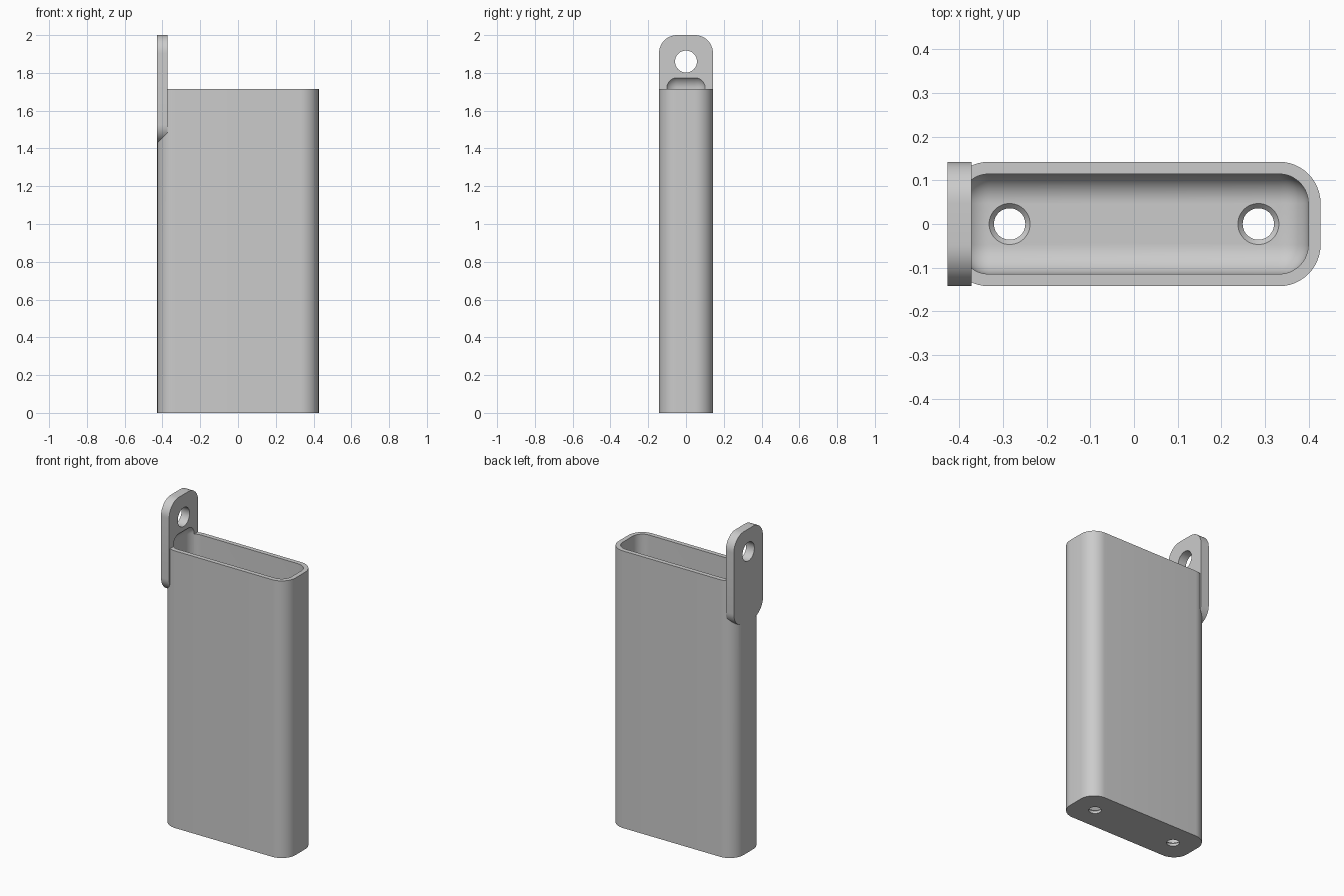
import bpy, bmesh, math
from mathutils import Matrix, Vector

cube = bpy.data.objects.get("Cube")
if cube:
    bpy.data.objects.remove(cube, do_unlink=True)

HALF_X, HALF_Y = 0.4275, 0.1425      # footprint of the case
BODY_TOP, TOP = 1.715, 2.0
WALL, CORNER = 0.028, 0.095
TAB_LOW, TAB_IN = 1.43, -0.372       # hanging tab: lower end, inner face
HOLE_X, HOLE_Z = 0.285, 1.86

grey = bpy.data.materials.new("light_grey")
grey.use_nodes = True
GREY = (0.6, 0.6, 0.6, 1)
grey.diffuse_color = GREY
grey.node_tree.nodes["Principled BSDF"].inputs["Base Color"].default_value = GREY


def to_object(name, bm):
    bmesh.ops.recalc_face_normals(bm, faces=bm.faces)
    mesh = bpy.data.meshes.new(name)
    bm.to_mesh(mesh)
    bm.free()
    mesh.materials.append(grey)
    obj = bpy.data.objects.new(name, mesh)
    bpy.context.collection.objects.link(obj)
    return obj


def rounded_box(name, low, high, radius, axis=None, segments=12):
    """Box with the edges along one axis rounded, or every edge when axis is None."""
    low, high = Vector(low), Vector(high)
    bm = bmesh.new()
    bmesh.ops.create_cube(bm, size=1)
    for v in bm.verts:
        v.co = (low + high) / 2 + v.co * (high - low)
    edges = [e for e in bm.edges if axis is None
             or abs((e.verts[0].co - e.verts[1].co)[axis]) > 1e-4]
    bmesh.ops.bevel(bm, geom=edges, offset=radius, segments=segments,
                    profile=0.5, affect='EDGES', clamp_overlap=False)
    return to_object(name, bm)


def round_cutter(name, centre, depth, r_low, r_high, along_x=False):
    turn = Matrix.Rotation(math.pi / 2, 4, 'Y') if along_x else Matrix()
    bm = bmesh.new()
    bmesh.ops.create_cone(bm, cap_ends=True, segments=48, radius1=r_low,
                          radius2=r_high, depth=depth,
                          matrix=Matrix.Translation(centre) @ turn)
    return to_object(name, bm)


def combine(target, other, operation):
    mod = target.modifiers.new(operation.lower(), 'BOOLEAN')
    mod.operation, mod.solver, mod.object = operation, 'EXACT', other
    bpy.context.view_layer.objects.active = target
    bpy.ops.object.modifier_apply(modifier=mod.name)
    bpy.data.objects.remove(other, do_unlink=True)


# Case body with a rounded hanging tab on its right end
case = rounded_box("case", (-HALF_X, -HALF_Y, 0), (HALF_X, HALF_Y, BODY_TOP), CORNER, 2)
tab = rounded_box("hanging_tab", (-HALF_X, -HALF_Y, TAB_LOW), (TAB_IN, HALF_Y, TOP), CORNER, 0)
combine(case, tab, 'UNION')

# Hollow with rounded floor, also scooping into the tab
hollow = rounded_box("hollow", (WALL - HALF_X, WALL - HALF_Y, WALL),
                     (HALF_X - WALL, HALF_Y - WALL, 1.787), CORNER - WALL)
combine(case, hollow, 'DIFFERENCE')

# Hole in the tab
combine(case, round_cutter("tab_hole", (-0.4, 0, HOLE_Z), 0.3, 0.058, 0.058, True), 'DIFFERENCE')

# Countersunk drain holes in the floor
for x in (-HOLE_X, HOLE_X):
    combine(case, round_cutter("drain", (x, 0, 0), 0.2, 0.036, 0.036), 'DIFFERENCE')
    combine(case, round_cutter("countersink", (x, 0, WALL), 0.024, 0.036, 0.058), 'DIFFERENCE')

# Smooth curves, sharp edges
bpy.ops.object.select_all(action='DESELECT')
case.select_set(True)
bpy.context.view_layer.objects.active = case
bpy.ops.object.shade_smooth_by_angle(angle=math.radians(30))
